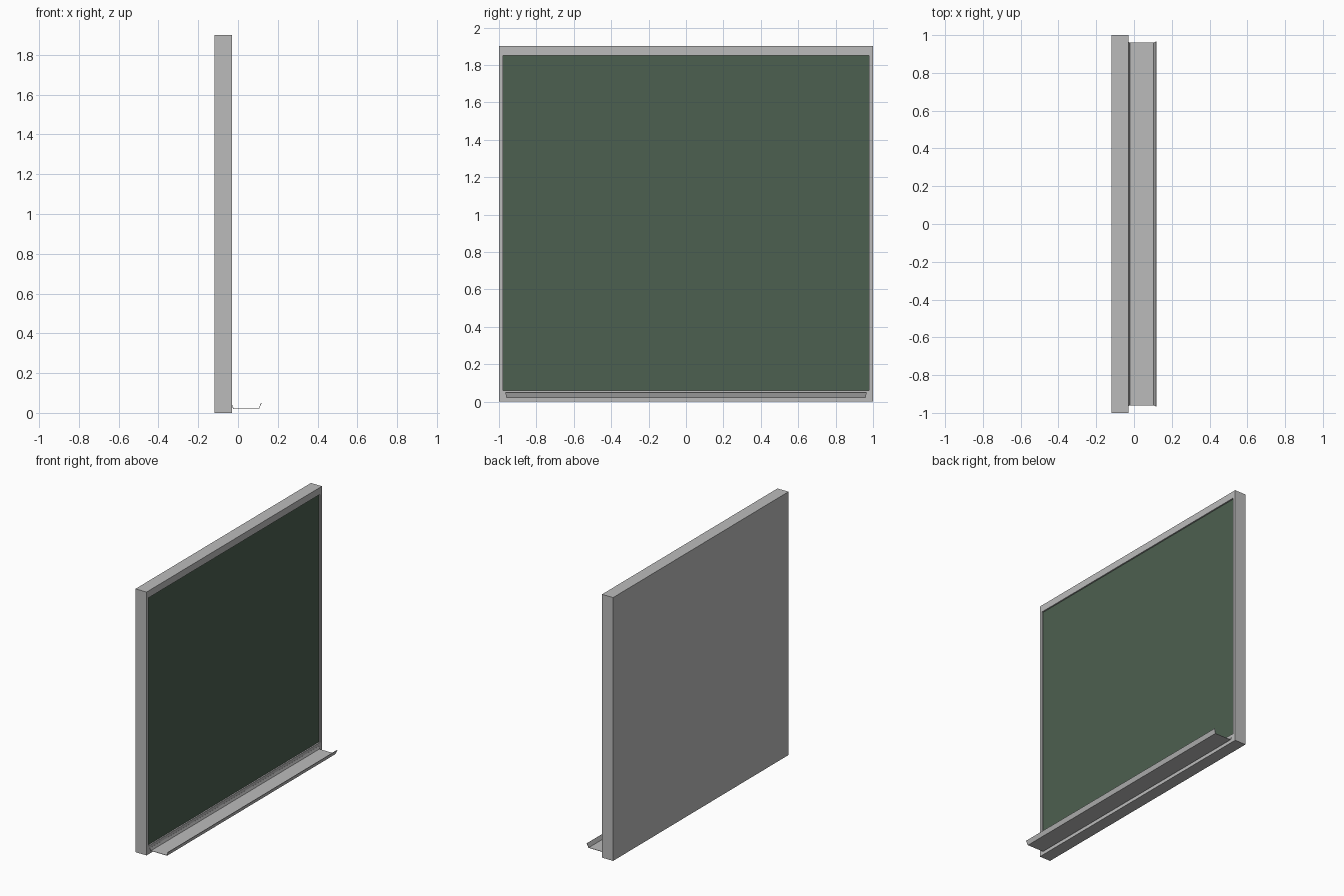
import bpy, bmesh

cube = bpy.data.objects.get("Cube")
if cube:
    bpy.data.objects.remove(cube, do_unlink=True)


def material(name, rgb):
    m = bpy.data.materials.new(name)
    m.use_nodes = True
    m.diffuse_color = (*rgb, 1)
    m.node_tree.nodes["Principled BSDF"].inputs["Base Color"].default_value = (*rgb, 1)
    return m


grey = material("frame grey", (0.5, 0.5, 0.5))
green = material("board green", (0.073, 0.115, 0.079))


def make_object(name, bm, *mats):
    bmesh.ops.recalc_face_normals(bm, faces=bm.faces)
    mesh = bpy.data.meshes.new(name)
    bm.to_mesh(mesh)
    bm.free()
    for m in mats:
        mesh.materials.append(m)
    obj = bpy.data.objects.new(name, mesh)
    bpy.context.collection.objects.link(obj)
    return obj


# Framed board: a slab whose +x face is inset and sunk to hold the writing surface
BACK, FRONT, HEIGHT = -0.118, -0.03, 1.9
BORDER_Y, BORDER_TOP, BORDER_LOW, RECESS = 0.03, 0.05, 0.06, 0.01
bm = bmesh.new()
bmesh.ops.create_cube(bm, size=1)
for v in bm.verts:
    v.co.x = FRONT if v.co.x > 0 else BACK
    v.co.y *= 2
    v.co.z = HEIGHT if v.co.z > 0 else 0
bm.normal_update()
face = max(bm.faces, key=lambda f: f.normal.x)
bmesh.ops.inset_region(bm, faces=[face], thickness=BORDER_Y)
for v in face.verts:
    v.co.z = HEIGHT - BORDER_TOP if v.co.z > 1 else BORDER_LOW
sunk = bmesh.ops.extrude_discrete_faces(bm, faces=[face])["faces"][0]
for v in sunk.verts:
    v.co.x -= RECESS
sunk.material_index = 1
make_object("framed_board", bm, grey, green)

# Chalk tray: thin folded sheet with flared lips, swept along the board
profile = [(-0.03, 0.038), (-0.023, 0.02), (0.105, 0.02), (0.117, 0.05)]
bm = bmesh.new()
rows = [[bm.verts.new((x, side * (0.96 + (z - 0.02) * 0.2), z)) for x, z in profile]
        for side in (-1, 1)]
for i in range(len(profile) - 1):
    bm.faces.new((rows[0][i], rows[0][i + 1], rows[1][i + 1], rows[1][i]))
tray = make_object("chalk_tray", bm, grey)
sheet = tray.modifiers.new("sheet thickness", "SOLIDIFY")
sheet.thickness = 0.003
sheet.offset = 0
